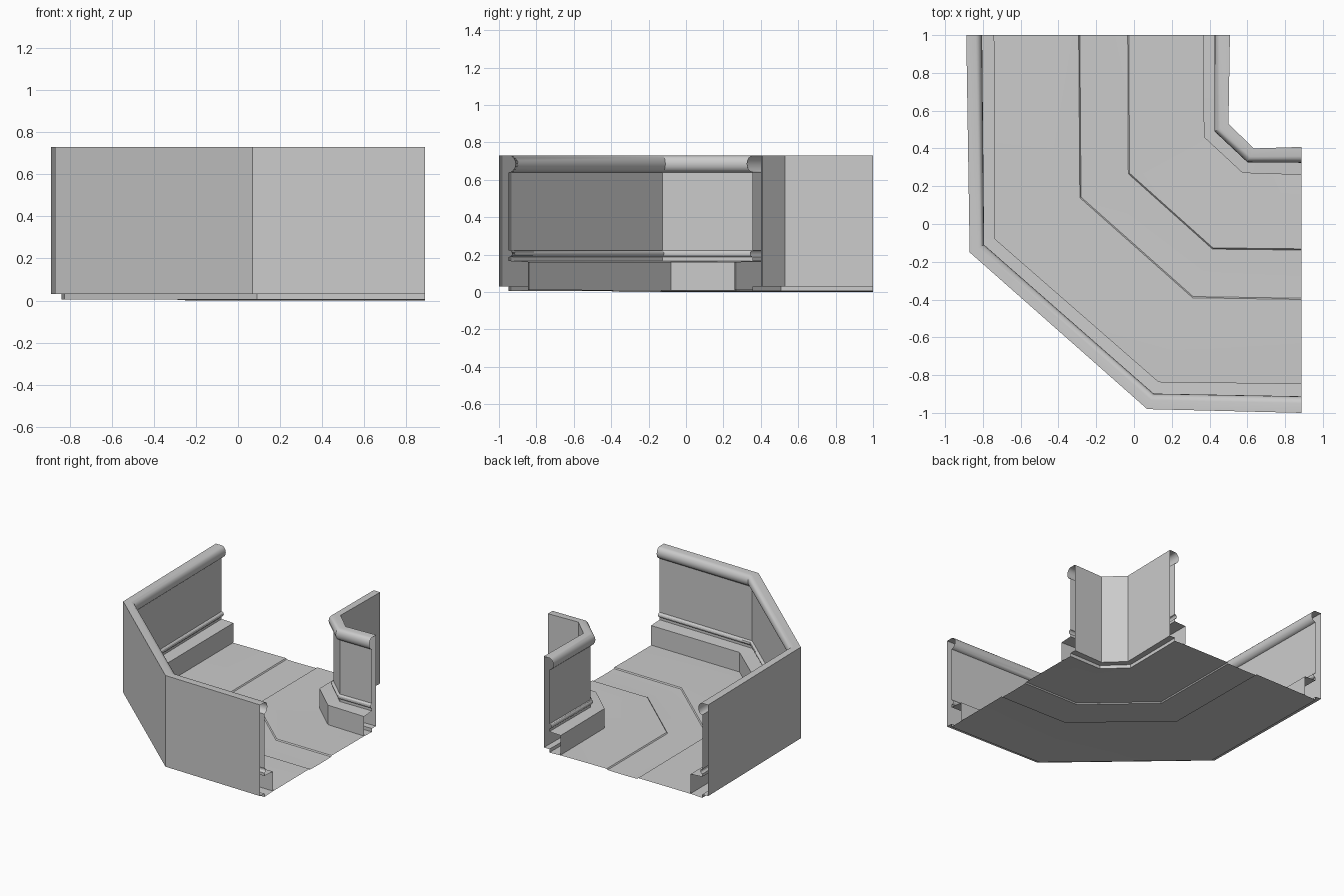
import bpy
import bmesh
from math import sin, cos, pi
from mathutils import Vector

if "Cube" in bpy.data.objects:
    bpy.data.objects.remove(bpy.data.objects["Cube"])

# Plan paths (x, y): outer face and bench edge of each wall
OUT_FACE = [(-.888, 1), (-.87, -.15), (.07, -.98), (.888, -1)]
OUT_BENCH = [(-.74, 1), (-.735, -.08), (.13, -.835), (.888, -.845)]
IN_FACE = [(.508, 1), (.50, .53), (.635, .40), (.888, .408)]
IN_BENCH = [(.365, 1), (.37, .46), (.575, .27), (.888, .26)]
DEPTH = .15


def between(path_a, path_b, t):
    return [Vector(a).lerp(Vector(b), t) for a, b in zip(path_a, path_b)]


def sweep(name, path_a, path_b, profile, flip=False):
    """Carry a (fraction a to b, z) profile around the bend."""
    bm = bmesh.new()
    rows = [[bm.verts.new((p.x, p.y, z)) for p in between(path_a, path_b, t)]
            for t, z in profile]
    for r, s in zip(rows, rows[1:]):
        for i in range(3):
            quad = [r[i], r[i + 1], s[i + 1], s[i]]
            bm.faces.new(quad[::-1] if flip else quad)
    mesh = bpy.data.meshes.new(name)
    bm.to_mesh(mesh)
    bm.free()
    obj = bpy.data.objects.new(name, mesh)
    bpy.context.collection.objects.link(obj)
    bpy.context.view_layer.objects.active = obj
    obj.select_set(True)
    bpy.ops.object.shade_smooth_by_angle(angle=.5)
    obj.select_set(False)


def bead(d, z, rd, rz, n=8):
    """Half-round moulding running from top to bottom."""
    return [(d + rd * sin(pi * i / n), z + rz * cos(pi * i / n))
            for i in range(n + 1)]


# Walls: hollow shell with top rail, small bead and bench
wall = ([(.05, .03), (0, .03), (0, .73)] + bead(.05, .685, .035, .045)
        + bead(.05, .205, .018, .018, 6)
        + [(.05, .165), (DEPTH, .16), (DEPTH, .01)])
wall = [(d / DEPTH, z) for d, z in wall]
sweep("outer_wall", OUT_FACE, OUT_BENCH, wall)
sweep("inner_wall", IN_FACE, IN_BENCH, wall, flip=True)

# Floor: thin sheet with upturned edges and a shallow sunken lane
floor_out = between(OUT_FACE, OUT_BENCH, .05 / DEPTH)
floor_in = between(IN_FACE, IN_BENCH, .05 / DEPTH)
floor = [(0, .03), (0, .004), (.08, .008), (.42, .010), (.425, .002),
         (.5, 0), (.62, .002), (.625, .010), (.92, .008), (1, .004), (1, .03)]
sweep("floor", floor_out, floor_in, floor)
